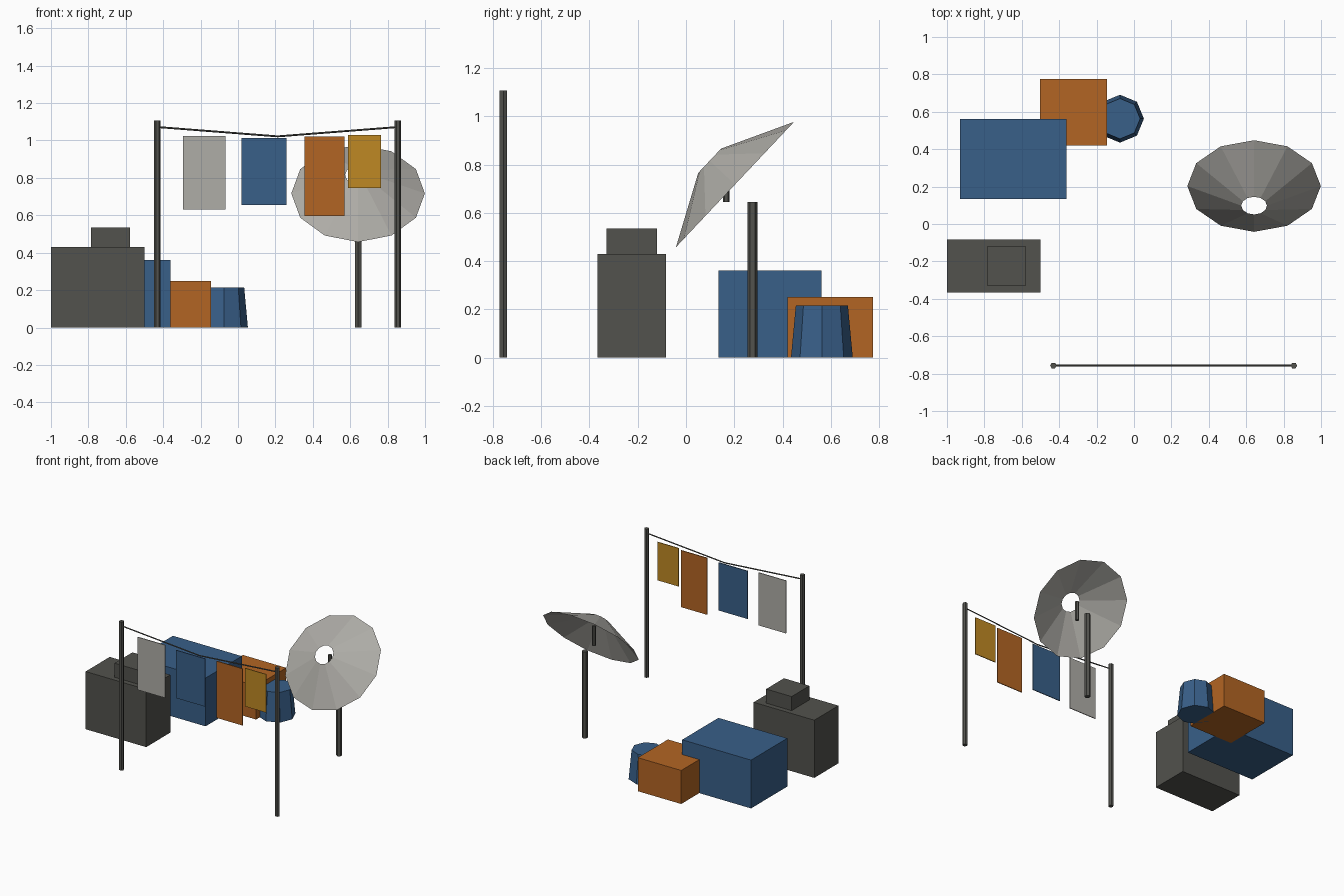
import bpy
from math import radians, sin, cos

if "Cube" in bpy.data.objects:
    bpy.data.objects.remove(bpy.data.objects["Cube"], do_unlink=True)


def material(name, colour):
    m = bpy.data.materials.new(name)
    m.use_nodes = True
    m.diffuse_color = (*colour, 1)
    m.node_tree.nodes["Principled BSDF"].inputs["Base Color"].default_value = (*colour, 1)
    return m


dark = material("dark_grey", (0.085, 0.085, 0.075))
pale = material("pale_grey", (0.43, 0.42, 0.39))
blue = material("faded_blue", (0.04, 0.115, 0.25))
orange = material("rust_orange", (0.45, 0.13, 0.017))
yellow = material("ochre_yellow", (0.52, 0.25, 0.017))


def finish(name, mat):
    ob = bpy.context.object
    ob.name = name
    ob.data.materials.append(mat)
    return ob


def box(name, mat, x, y, z):
    """Box spanning the given (low, high) ranges."""
    spans = (x, y, z)
    bpy.ops.mesh.primitive_cube_add(size=1, location=[sum(s) / 2 for s in spans])
    ob = finish(name, mat)
    ob.scale = [s[1] - s[0] for s in spans]
    return ob


def tube(name, mat, sides, radius, x, y, z, top=None, turn=0):
    """Upright prism, tapered when a top radius is given."""
    bpy.ops.mesh.primitive_cone_add(
        vertices=sides, radius1=radius, radius2=top or radius, depth=z[1] - z[0],
        location=(x, y, sum(z) / 2), rotation=(0, 0, radians(turn)))
    return finish(name, mat)


# Stacked crates and generator
box("generator_body", dark, (-1, -0.5), (-0.367, -0.083), (0, 0.43))
box("generator_cap", dark, (-0.787, -0.577), (-0.33, -0.12), (0.43, 0.535))
box("large_crate", blue, (-0.93, -0.362), (0.135, 0.562), (0, 0.36))
box("small_crate", orange, (-0.503, -0.145), (0.42, 0.775), (0, 0.25))
tube("barrel", blue, 8, 0.128, -0.075, 0.563, (0, 0.215), top=0.108)

# Washing line poles and sagging line
LINE_Y = -0.757
POLES = (-0.431, 0.855)
for side, x in zip(("right", "left"), POLES):
    tube("line_pole_" + side, dark, 6, 0.0175, x, LINE_Y, (0, 1.107), turn=90)

curve = bpy.data.curves.new("washing_line", "CURVE")
curve.dimensions = "3D"
curve.bevel_depth = 0.005
curve.bevel_resolution = 0
path = curve.splines.new("POLY")
path.points.add(2)
for point, x, z in zip(path.points, (POLES[0], sum(POLES) / 2, POLES[1]), (1.072, 1.022, 1.072)):
    point.co = (x, LINE_Y, z, 1)
curve.materials.append(dark)
line = bpy.data.objects.new("washing_line", curve)
bpy.context.collection.objects.link(line)

# Hanging cloths
for name, mat, x, z in (
        ("grey_cloth", pale, (-0.295, -0.068), (0.632, 1.025)),
        ("blue_cloth", blue, (0.02, 0.26), (0.655, 1.012)),
        ("orange_cloth", orange, (0.355, 0.57), (0.597, 1.02)),
        ("yellow_cloth", yellow, (0.588, 0.765), (0.745, 1.03))):
    box(name, mat, x, (LINE_Y - 0.003, LINE_Y + 0.003), z)

# Dish mast and feed stick
DISH_X = 0.642
tube("dish_mast", dark, 6, 0.0205, DISH_X, 0.275, (0, 0.645))
tube("dish_feed", dark, 6, 0.0135, DISH_X, 0.167, (0.645, 0.79))

# Open tilted dish with a hole in the middle
TILT = radians(46.7)
DEPTH = 0.144
bpy.ops.mesh.primitive_cone_add(
    vertices=12, radius1=0.357, radius2=0.069, depth=DEPTH, end_fill_type="NOTHING",
    location=(DISH_X, 0.203 - sin(TILT) * DEPTH / 2, 0.717 + cos(TILT) * DEPTH / 2),
    rotation=(TILT, 0, 0))
finish("dish", pale)
